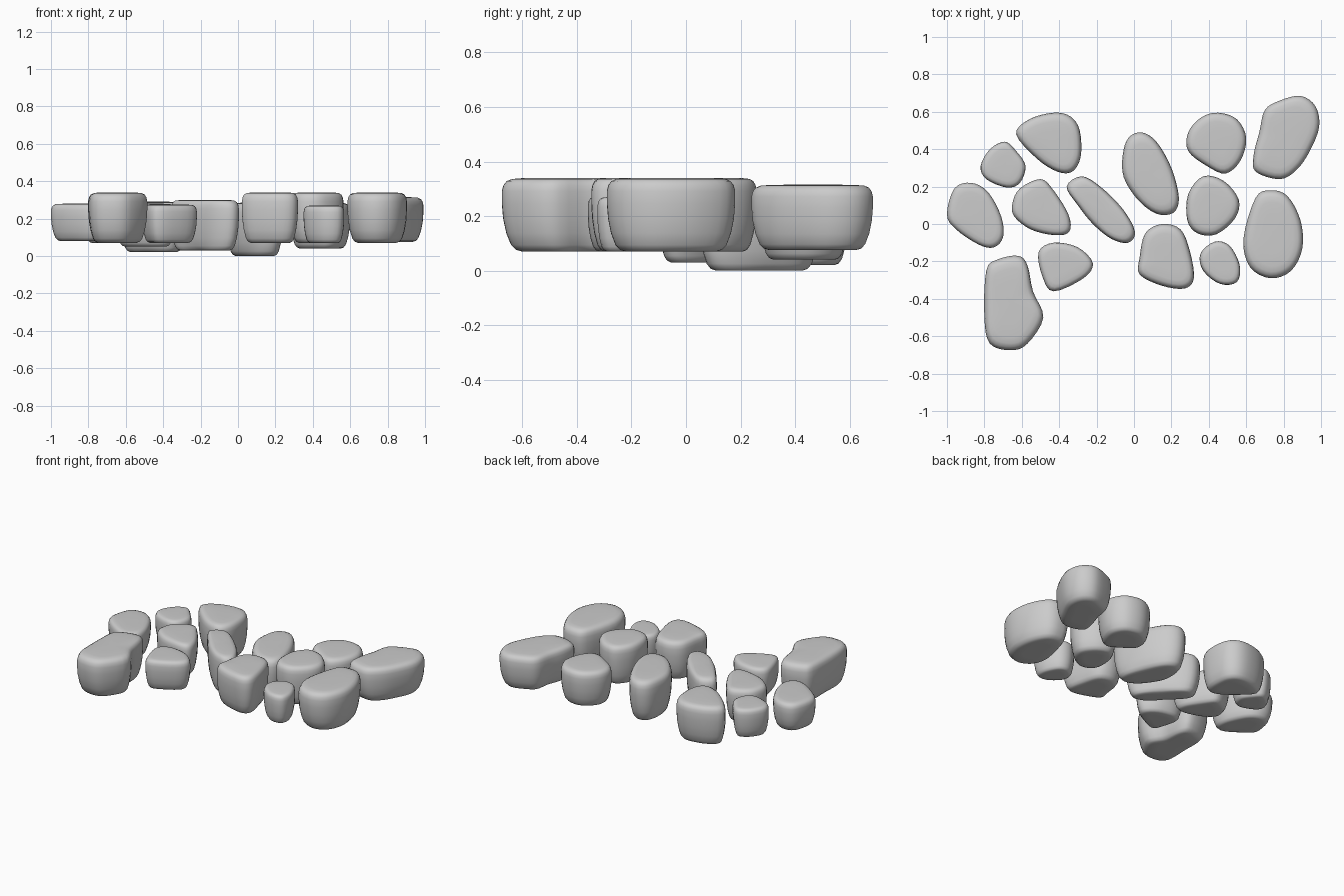
import bpy, bmesh
from mathutils import Vector

# Side profile of every stone: (height fraction, inset in mean radii)
PROFILE = [(0.0, 0.62), (0.0, 0.32), (0.025, 0.22), (0.09, 0.145), (0.25, 0.07),
           (0.45, 0.02), (0.65, 0.0), (0.82, 0.0), (0.9, 0.025), (0.955, 0.075),
           (0.985, 0.16), (0.995, 0.3), (1.0, 0.6)]


def smooth_loop(pts, steps=4):
    """Closed rounded curve through the given outline points."""
    n, out = len(pts), []
    for i in range(n):
        a, b, c, d = (Vector(pts[(i + k) % n]) for k in (-1, 0, 1, 2))
        for s in range(steps):
            t = s / steps
            out.append(0.5 * (2 * b + (c - a) * t + (2 * a - 5 * b + 4 * c - d) * t * t
                              + (3 * b - a - 3 * c + d) * t ** 3))
    return out


def stone(name, z0, z1, pts):
    loop = smooth_loop(pts)
    n = len(loop)
    mid = sum(loop, Vector((0, 0))) / n
    radius = sum((p - mid).length for p in loop) / n
    bm = bmesh.new()
    rings = []
    for t, inset in PROFILE:
        ring = []
        for p in loop:
            d = p - mid
            # blend of constant-width inset and plain scaling
            k = 1 - inset * (0.6 * radius / d.length + 0.4)
            q = mid + d * max(k, 0.1)
            ring.append(bm.verts.new((q.x, q.y, z0 + t * (z1 - z0))))
        rings.append(ring)
    for lo, hi in zip(rings, rings[1:]):
        for i in range(n):
            j = (i + 1) % n
            bm.faces.new((lo[i], lo[j], hi[j], hi[i]))
    # bottom and top caps
    for ring, z in ((rings[0], z0), (rings[-1], z1)):
        c = bm.verts.new((mid.x, mid.y, z))
        for i in range(n):
            bm.faces.new((ring[i], ring[(i + 1) % n], c))
    bmesh.ops.recalc_face_normals(bm, faces=bm.faces)
    for f in bm.faces:
        f.smooth = True
    me = bpy.data.meshes.new(name)
    bm.to_mesh(me)
    bm.free()
    bpy.context.collection.objects.link(bpy.data.objects.new(name, me))


# Left group
stone("stone_far_left", 0.08, 0.28, [(-1, .05), (-.96, .19), (-.87, .22), (-.78, .17),
      (-.71, .04), (-.70, -.07), (-.75, -.125), (-.83, -.11), (-.95, -.03)])
stone("stone_small_back_left", 0.07, 0.27, [(-.82, .31), (-.77, .40), (-.69, .44),
      (-.63, .39), (-.58, .31), (-.61, .22), (-.68, .195), (-.79, .24)])
stone("stone_back_left", 0.02, 0.29, [(-.63, .48), (-.56, .56), (-.43, .595), (-.34, .575),
      (-.29, .50), (-.285, .36), (-.33, .28), (-.41, .28), (-.52, .35)])
stone("stone_inner_left", 0.05, 0.28, [(-.65, .11), (-.61, .19), (-.50, .24), (-.43, .18),
      (-.35, .05), (-.345, -.04), (-.42, -.06), (-.55, -.03), (-.64, .04)])
stone("stone_small_front_left", 0.07, 0.275, [(-.51, -.15), (-.43, -.10), (-.30, -.125),
      (-.22, -.21), (-.27, -.29), (-.43, -.36), (-.49, -.28)])
stone("stone_front_left", 0.07, 0.34, [(-.79, -.25), (-.73, -.19), (-.62, -.17), (-.57, -.22),
      (-.54, -.36), (-.485, -.50), (-.57, -.64), (-.66, -.675), (-.77, -.64), (-.80, -.50)])

# Middle group
stone("stone_middle_slanted", 0.03, 0.30, [(-.36, .20), (-.28, .255), (-.18, .20),
      (-.06, .08), (.005, -.04), (-.03, -.10), (-.12, -.08), (-.22, 0), (-.30, .10)])
stone("stone_middle_back", 0.0, 0.285, [(-.06, .37), (-.03, .46), (.04, .49), (.12, .44),
      (.20, .30), (.24, .14), (.21, .06), (.12, .055), (.02, .13), (-.055, .25)])
stone("stone_middle_front", 0.07, 0.34, [(.06, -.05), (.15, 0), (.25, -.03), (.30, -.15),
      (.32, -.29), (.27, -.345), (.15, -.33), (.03, -.27), (.03, -.18)])

# Right group
stone("stone_inner_right", 0.07, 0.34, [(.29, .16), (.37, .255), (.48, .23), (.56, .13),
      (.54, .03), (.44, -.055), (.34, -.05), (.285, .02)])
stone("stone_small_front_right", 0.07, 0.27, [(.355, -.16), (.43, -.095), (.51, -.115),
      (.565, -.22), (.55, -.31), (.46, -.32), (.37, -.25)])
stone("stone_back_right", 0.04, 0.285, [(.29, .49), (.36, .57), (.45, .595), (.55, .56),
      (.60, .46), (.57, .34), (.49, .27), (.39, .31), (.29, .39)])
stone("stone_far_right", 0.07, 0.34, [(.65, .14), (.73, .18), (.82, .15), (.89, .02),
      (.90, -.13), (.84, -.25), (.73, -.29), (.62, -.23), (.585, -.08)])
stone("stone_corner_right", 0.075, 0.315, [(.70, .61), (.78, .66), (.89, .685), (.97, .63),
      (.99, .52), (.94, .39), (.87, .29), (.78, .24), (.65, .28), (.64, .37), (.67, .49)])
